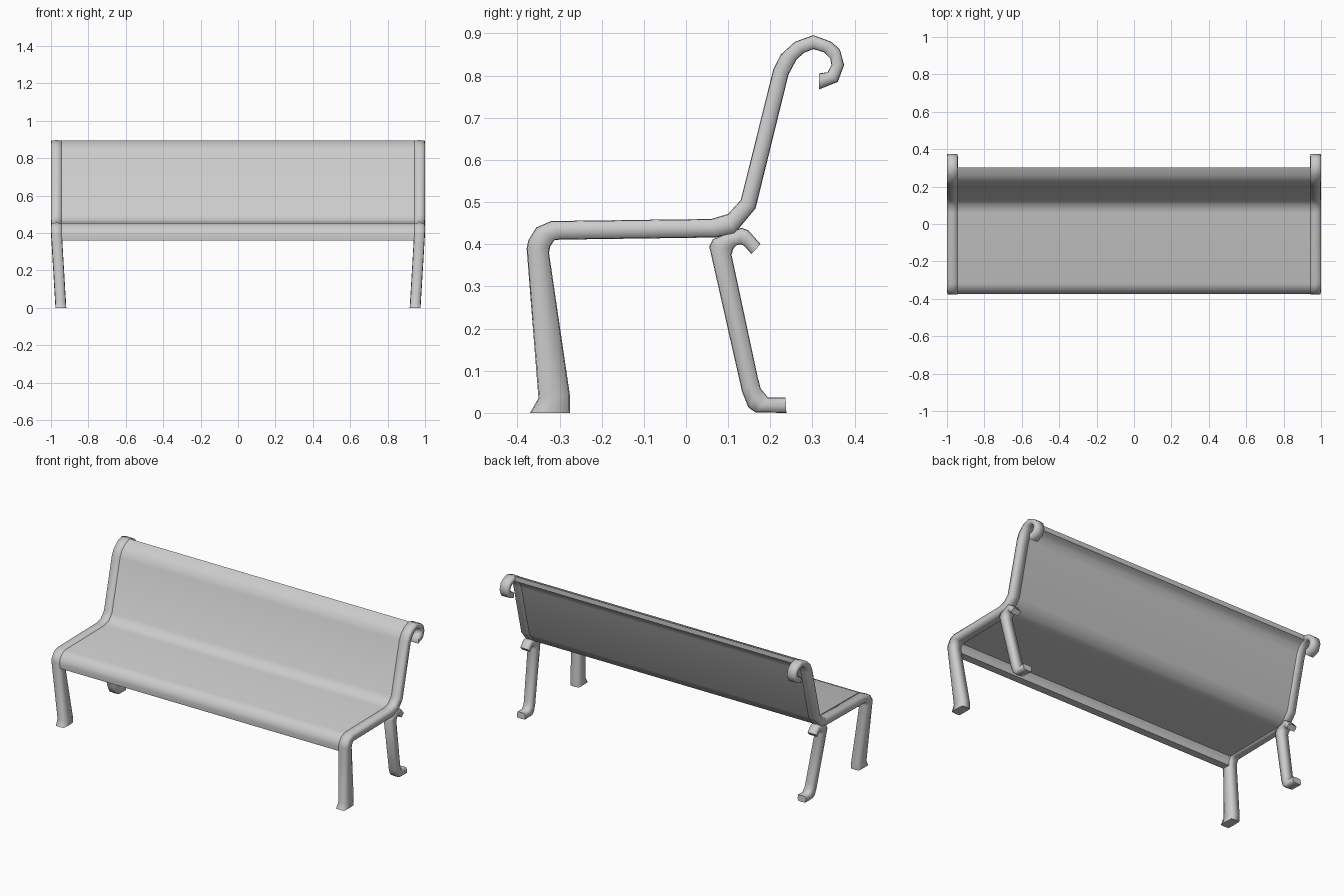
import bpy
import bmesh
import math
from mathutils import Vector

cube = bpy.data.objects.get("Cube")
if cube:
    bpy.data.objects.remove(cube, do_unlink=True)

metal = bpy.data.materials.new("light grey")
metal.use_nodes = True
grey = (0.6, 0.6, 0.6, 1)
metal.diffuse_color = grey
metal.node_tree.nodes["Principled BSDF"].inputs["Base Color"].default_value = grey

TUBE_X = 0.971    # side frame centre line
FOOT_X = 0.947    # legs lean inward towards the ground
HALF_WIDTH = 0.029
SIDES = 8


def skin(name, rings, angle):
    """Join rings of points into a closed, smooth shaded object."""
    bm = bmesh.new()
    loops = [[bm.verts.new(point) for point in ring] for ring in rings]
    count = len(loops[0])
    for low, high in zip(loops, loops[1:]):
        for i in range(count):
            j = (i + 1) % count
            bm.faces.new((low[i], low[j], high[j], high[i]))
    bm.faces.new(loops[0])
    bm.faces.new(loops[-1])
    bmesh.ops.recalc_face_normals(bm, faces=bm.faces)
    mesh = bpy.data.meshes.new(name)
    bm.to_mesh(mesh)
    bm.free()
    mesh.materials.append(metal)
    obj = bpy.data.objects.new(name, mesh)
    bpy.context.collection.objects.link(obj)
    bpy.ops.object.select_all(action="DESELECT")
    obj.select_set(True)
    bpy.context.view_layer.objects.active = obj
    bpy.ops.object.shade_smooth_by_angle(angle=math.radians(angle))


def boxy(value):
    """Push a circle coordinate outwards for a soft square section."""
    if abs(value) < 1e-6:
        return 0
    return math.copysign(abs(value) ** 0.2, value)


def tube(name, outline, side, half_width):
    """Sweep a soft square section between paired outer and inner (y, z) points."""
    rings = []
    for outer_y, outer_z, inner_y, inner_z in outline:
        outer = Vector((0, outer_y, outer_z))
        inner = Vector((0, inner_y, inner_z))
        middle, reach = (outer + inner) / 2, (outer - inner) / 2
        lift = min(middle.z / 0.4, 1)
        middle.x = side * (FOOT_X + (TUBE_X - FOOT_X) * lift)
        ring = []
        for i in range(SIDES):
            a = math.tau * i / SIDES
            across = Vector((half_width * boxy(math.sin(a)), 0, 0))
            ring.append(middle + reach * boxy(math.cos(a)) + across)
        rings.append(ring)
    skin(name, rings, 85)


# Front leg, seat rail, back post and scroll in one bent tube
frame = [
    (-.37, 0, -.275, 0), (-.35, .035, -.275, .04),
    (-.378, .39, -.325, .38), (-.374, .41, -.322, .395),
    (-.355, .44, -.312, .41), (-.32, .455, -.295, .411),
    (.06, .46, .07, .416), (.1, .472, .115, .425),
    (.13, .505, .165, .485), (.207, .815, .243, .802),
    (.225, .85, .262, .838), (.258, .88, .28, .854),
    (.302, .896, .302, .863), (.345, .88, .328, .855),
    (.365, .862, .342, .841), (.375, .825, .345, .825),
    (.36, .785, .336, .808), (.315, .767, .315, .805),
]

# Rear leg with a curled foot and a hooked top
rear = [
    (.238, 0, .236, .037), (.165, .001, .195, .036),
    (.148, .013, .177, .058), (.133, .05, .17, .085),
    (.055, .395, .108, .375), (.064, .412, .112, .389),
    (.095, .425, .12, .398), (.132, .439, .13, .4),
    (.148, .433, .138, .396), (.177, .4, .155, .377),
]

for side, word in ((1, "left"), (-1, "right")):
    tube(word + "_side_frame", frame, side, HALF_WIDTH)
    tube(word + "_rear_leg", rear, side, HALF_WIDTH * 0.95)

# Bent slab for the seat and backrest, nearly flush with the frame
slab_outline = [(-.376, .36, -.323, .36)] + frame[2:13]
slab = []
for outer_y, outer_z, inner_y, inner_z in slab_outline:
    outer = Vector((0, outer_y, outer_z))
    inner = Vector((0, inner_y, inner_z))
    end = Vector((TUBE_X - HALF_WIDTH / 2, 0, 0))
    front, back = outer.lerp(inner, 0.06), inner.lerp(outer, 0.06)
    slab.append((front - end, front + end, back + end, back - end))
skin("seat_and_backrest", slab, 50)
